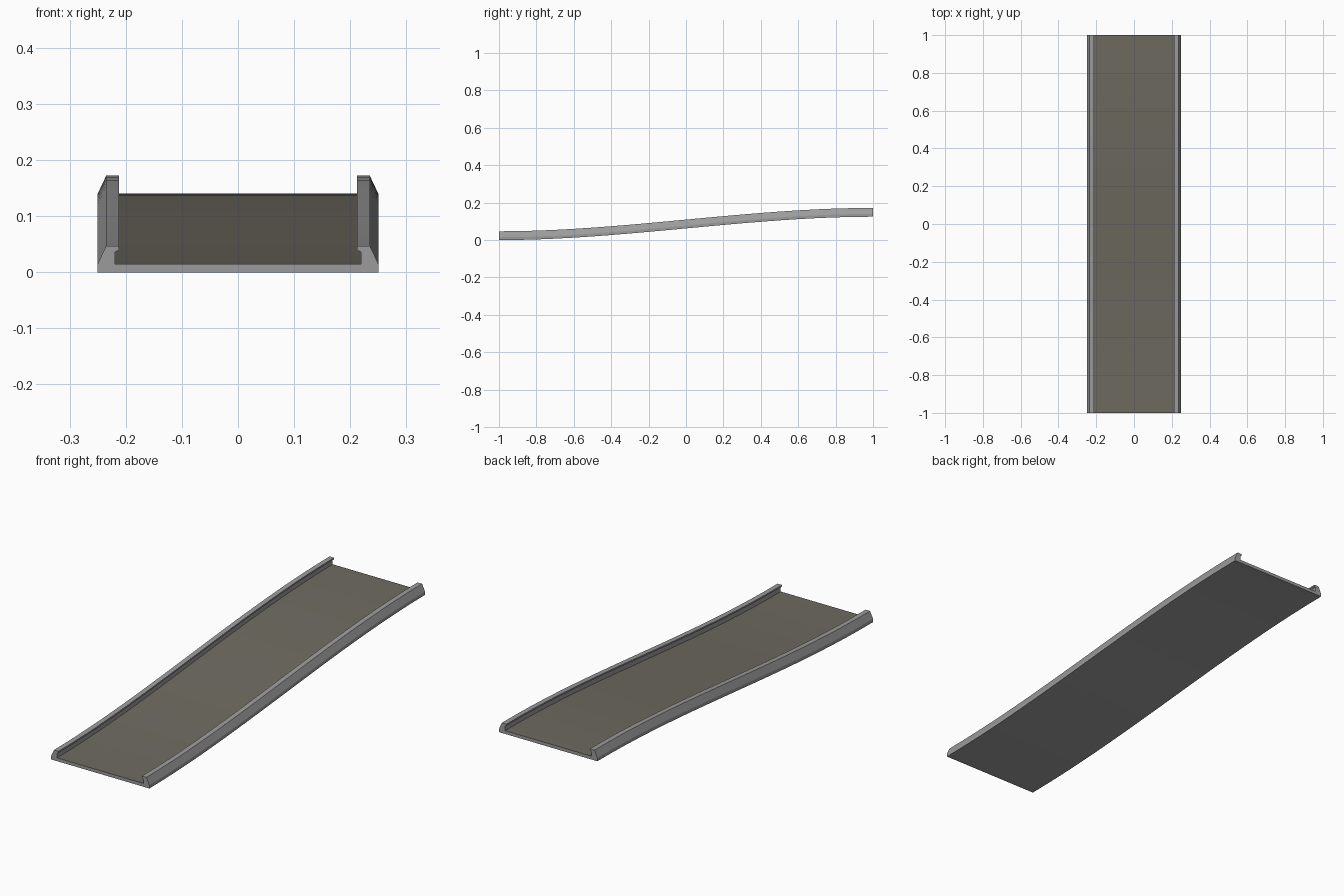
import bpy, bmesh

if "Cube" in bpy.data.objects:
    bpy.data.objects.remove(bpy.data.objects["Cube"])

LENGTH, RISE, STEPS = 2.0, 0.125, 20


def material(name, rgb):
    m = bpy.data.materials.new(name)
    m.diffuse_color = (*rgb, 1)
    m.use_nodes = True
    m.node_tree.nodes["Principled BSDF"].inputs["Base Color"].default_value = m.diffuse_color
    return m


rail_grey = material("rail grey", (0.33, 0.33, 0.33))
deck_grey = material("warm deck grey", (0.155, 0.146, 0.118))

# Right half of the cross-section: slab, bevelled rail and its inner lip
half = [(0.25, 0.0), (0.25, 0.015), (0.235, 0.047), (0.212, 0.047),
        (0.212, 0.040), (0.219, 0.036), (0.219, 0.015)]
profile = half + [(-x, z) for x, z in reversed(half)]
DECK_EDGE = len(half) - 1          # profile edge that spans the deck top


def rise(t):
    return RISE * t * t * (3 - 2 * t)


# Sweep the cross-section along the S-shaped slope
bm = bmesh.new()
rings = []
for i in range(STEPS + 1):
    t = i / STEPS
    rings.append([bm.verts.new((x, (t - 0.5) * LENGTH, z + rise(t)))
                  for x, z in profile])

n = len(profile)
for a, b in zip(rings, rings[1:]):
    for j in range(n):
        k = (j + 1) % n
        f = bm.faces.new((a[j], a[k], b[k], b[j]))
        f.material_index = 1 if j == DECK_EDGE else 0

# End caps: one slab quad and two rail polygons per end
h = len(half)
for r in (rings[0], rings[-1]):
    bm.faces.new((r[0], r[1], r[h - 1], r[h], r[n - 2], r[n - 1]))
    bm.faces.new(r[1:h])
    bm.faces.new(r[h:n - 1])

bmesh.ops.recalc_face_normals(bm, faces=bm.faces[:])
mesh = bpy.data.meshes.new("sloped_track")
bm.to_mesh(mesh)
bm.free()
mesh.materials.append(rail_grey)
mesh.materials.append(deck_grey)
track = bpy.data.objects.new("sloped_track", mesh)
bpy.context.collection.objects.link(track)

# Smooth along the slope, sharp at the profile corners
bpy.context.view_layer.objects.active = track
track.select_set(True)
bpy.ops.object.shade_smooth_by_angle(angle=0.35)
